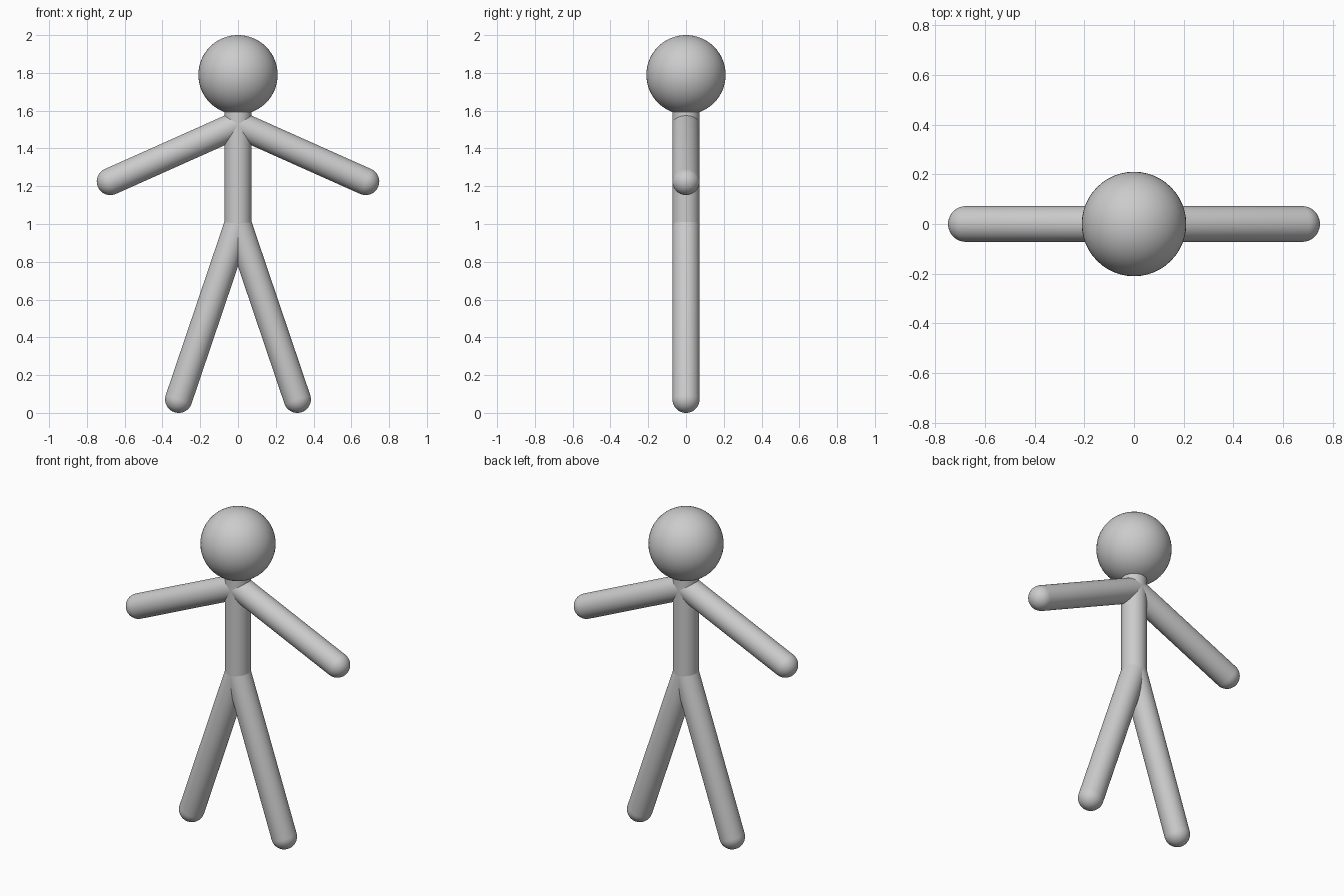
import bpy, bmesh
from math import sin, cos, pi
from mathutils import Vector, Matrix

if "Cube" in bpy.data.objects:
    bpy.data.objects.remove(bpy.data.objects["Cube"])

R = 0.072  # limb radius


def capsule(name, a, b):
    """Round-ended limb from a to b, lathed from a half profile."""
    a, b = Vector(a), Vector(b)
    length, n = (b - a).length, 10
    profile = [(R * sin(t), -R * cos(t)) for t in (i * pi / 2 / n for i in range(n + 1))]
    profile += [(x, length - z) for x, z in reversed(profile)]
    bm = bmesh.new()
    verts = [bm.verts.new((x, 0, z)) for x, z in profile]
    edges = [bm.edges.new(p) for p in zip(verts, verts[1:])]
    bmesh.ops.spin(bm, geom=verts + edges, cent=(0, 0, 0), axis=(0, 0, 1),
                   angle=2 * pi, steps=40)
    bmesh.ops.remove_doubles(bm, verts=bm.verts, dist=1e-5)
    bmesh.ops.recalc_face_normals(bm, faces=bm.faces)
    rot = (b - a).to_track_quat('Z', 'Y').to_matrix().to_4x4()
    bm.transform(Matrix.Translation(a) @ rot)
    mesh = bpy.data.meshes.new(name)
    bm.to_mesh(mesh)
    bm.free()
    mesh.shade_smooth()
    bpy.context.collection.objects.link(bpy.data.objects.new(name, mesh))


# Head
bpy.ops.mesh.primitive_uv_sphere_add(segments=48, ring_count=32, radius=0.21,
                                     location=(0, 0, 1.79))
bpy.context.object.name = "head"
bpy.ops.object.shade_smooth()

# Torso, running up into the head as the neck
bpy.ops.mesh.primitive_cylinder_add(vertices=40, radius=R, depth=0.64,
                                    location=(0, 0, 1.32))
bpy.context.object.name = "torso"
bpy.ops.object.shade_smooth_by_angle()

# Arms and legs on both sides
for side, s in (("left", 1), ("right", -1)):
    capsule(side + "_arm", (0, 0, 1.527), (s * 0.676, 0, 1.225))
    capsule(side + "_leg", (0, 0, 1.0), (s * 0.314, 0, R))
